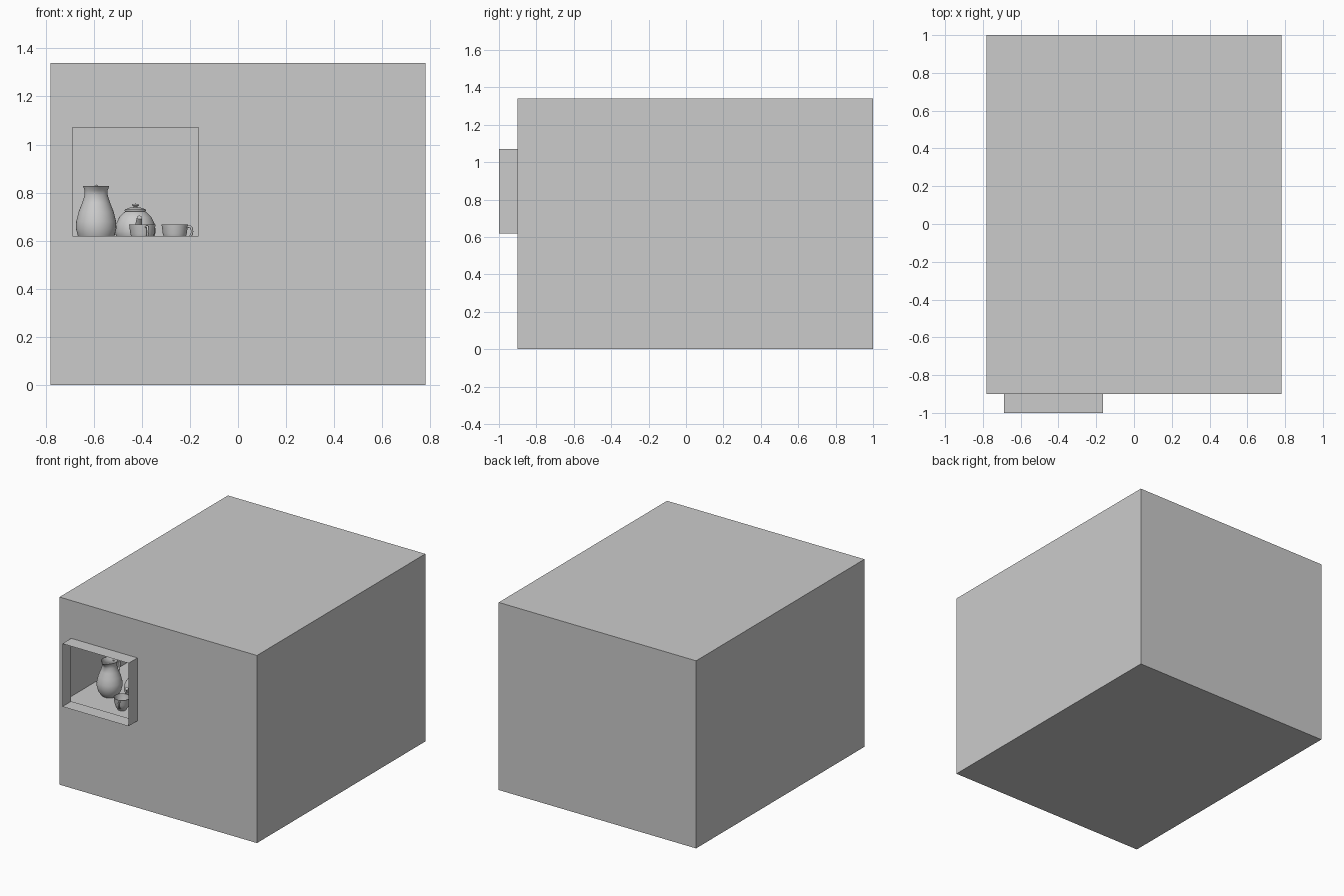
import bpy, bmesh, math
from mathutils import Vector, Matrix

if "Cube" in bpy.data.objects:
    bpy.data.objects.remove(bpy.data.objects["Cube"])

COUNTER = 0.58


def finish(name, bm, smooth=False):
    bmesh.ops.recalc_face_normals(bm, faces=bm.faces)
    me = bpy.data.meshes.new(name)
    bm.to_mesh(me)
    bm.free()
    ob = bpy.data.objects.new(name, me)
    bpy.context.collection.objects.link(ob)
    if smooth:
        bpy.ops.object.select_all(action='DESELECT')
        ob.select_set(True)
        bpy.context.view_layer.objects.active = ob
        bpy.ops.object.shade_smooth_by_angle(angle=math.radians(50))
    return ob


def lathe(name, profile, x, y, lip=0.0, steps=40):
    """Turn an (r, z) profile; lip pulls the rim into a pouring spout at -y."""
    bm = bmesh.new()
    vs = [bm.verts.new((r, 0, z)) for r, z in profile]
    es = [bm.edges.new(p) for p in zip(vs, vs[1:])]
    bmesh.ops.spin(bm, geom=vs + es, cent=(0, 0, 0), axis=(0, 0, 1),
                   angle=math.tau, steps=steps)
    bmesh.ops.remove_doubles(bm, verts=bm.verts, dist=0.0005)
    top = max(z for r, z in profile)
    for v in bm.verts:
        if lip and v.co.z > top - 0.04:
            a = math.atan2(v.co.x, -v.co.y)
            v.co.y -= lip * math.exp(-(a / 0.5) ** 2) * (v.co.z - top + 0.04) / 0.04
    bmesh.ops.translate(bm, verts=bm.verts, vec=(x, y, COUNTER))
    return finish(name, bm, True)


def tube(name, points, radii, x, y, angle, sides=12, sub=6):
    """Swept tube through (outward, z) points, turned to face angle."""
    pts = [Vector((p[0], 0, p[1])) for p in points]
    ring_data = []
    n = len(pts)
    for i in range(n - 1):
        p0, p1, p2, p3 = pts[max(i - 1, 0)], pts[i], pts[i + 1], pts[min(i + 2, n - 1)]
        for k in range(sub + (i == n - 2)):
            t = k / sub
            c = 0.5 * (2 * p1 + (p2 - p0) * t + (2 * p0 - 5 * p1 + 4 * p2 - p3) * t * t
                       + (3 * p1 - p0 - 3 * p2 + p3) * t ** 3)
            ring_data.append((c, radii[i] * (1 - t) + radii[i + 1] * t))
    bm = bmesh.new()
    rings = []
    for i, (c, r) in enumerate(ring_data):
        d = ring_data[min(i + 1, len(ring_data) - 1)][0] - ring_data[max(i - 1, 0)][0]
        side = Vector((0, 1, 0))
        up = d.normalized().cross(side)
        rings.append([bm.verts.new(c + r * (side * math.cos(a) + up * math.sin(a)))
                      for a in (math.tau * k / sides for k in range(sides))])
    for a, b in zip(rings, rings[1:]):
        for k in range(sides):
            j = (k + 1) % sides
            bm.faces.new((a[k], a[j], b[j], b[k]))
    bm.faces.new(rings[0])
    bm.faces.new(rings[-1])
    bm.transform(Matrix.Translation((x, y, COUNTER)) @ Matrix.Rotation(math.radians(angle), 4, 'Z'))
    return finish(name, bm, True)


# Room shell with a window opening and its projecting reveal
bm = bmesh.new()
sections = [(-0.78, 0.78, 0, 1.34, 1.0), (-0.78, 0.78, 0, 1.34, -0.9),
            (-0.688, -0.165, 0.62, 1.07, -0.9), (-0.688, -0.165, 0.62, 1.07, -1.0)]
loops = [[bm.verts.new(c) for c in ((x0, y, z0), (x1, y, z0), (x1, y, z1), (x0, y, z1))]
         for x0, x1, z0, z1, y in sections]
bm.faces.new(loops[0])
for a, b in zip(loops, loops[1:]):
    for k in range(4):
        j = (k + 1) % 4
        bm.faces.new((a[k], a[j], b[j], b[k]))
finish("room_with_window", bm)

# Counter surface inside the room, just under the sill
bm = bmesh.new()
bm.faces.new([bm.verts.new((x, y, COUNTER)) for x, y in
              ((-0.78, -0.9), (0.78, -0.9), (0.78, 1.0), (-0.78, 1.0))])
finish("counter_top", bm)

# Pitcher, lip to the front and handle to the back
px, py = -0.59, -0.607
lathe("pitcher", [(0, 0), (0.05, 0), (0.058, 0.008), (0.075, 0.035), (0.084, 0.07), (0.083, 0.1),
                  (0.073, 0.14), (0.058, 0.178), (0.048, 0.21), (0.048, 0.23), (0.055, 0.248),
                  (0.051, 0.248), (0.044, 0.228), (0.044, 0.21), (0.069, 0.14), (0.079, 0.08),
                  (0.05, 0.01), (0, 0.01)], px, py, lip=0.02)
tube("pitcher_handle", [(0.045, 0.225), (0.075, 0.245), (0.105, 0.215), (0.105, 0.15), (0.075, 0.1)],
     [0.008] * 5, px, py, 90)

# Teapot with lid, spout to the front and handle to the back
tx, ty = -0.427, -0.53
lathe("teapot_body", [(0, 0), (0.055, 0), (0.06, 0.008), (0.078, 0.03), (0.085, 0.058), (0.08, 0.09),
                      (0.067, 0.118), (0.047, 0.138), (0.04, 0.142)], tx, ty)
lathe("teapot_lid", [(0.04, 0.14), (0.045, 0.144), (0.043, 0.15), (0.025, 0.157), (0.009, 0.159),
                     (0.008, 0.163), (0.015, 0.167), (0.013, 0.172), (0, 0.174)], tx, ty)
tube("teapot_spout", [(0.07, 0.05), (0.1, 0.06), (0.118, 0.09), (0.142, 0.117)],
     [0.024, 0.02, 0.014, 0.011], tx, ty, -83)
tube("teapot_handle", [(0.065, 0.115), (0.105, 0.125), (0.132, 0.095), (0.115, 0.05), (0.078, 0.035)],
     [0.008] * 5, tx, ty, 97)

# Two cups
cup = [(0, 0), (0.028, 0), (0.03, 0.006), (0.042, 0.022), (0.05, 0.05), (0.055, 0.088),
       (0.051, 0.088), (0.046, 0.05), (0.036, 0.02), (0, 0.01)]
for label, x, y, turn in (("front", -0.398, -0.74, -72), ("right", -0.263, -0.62, -10)):
    lathe(label + "_cup", cup, x, y)
    tube(label + "_cup_handle", [(0.05, 0.076), (0.067, 0.078), (0.073, 0.055), (0.062, 0.034), (0.043, 0.027)],
         [0.005] * 5, x, y, turn, sides=8)
